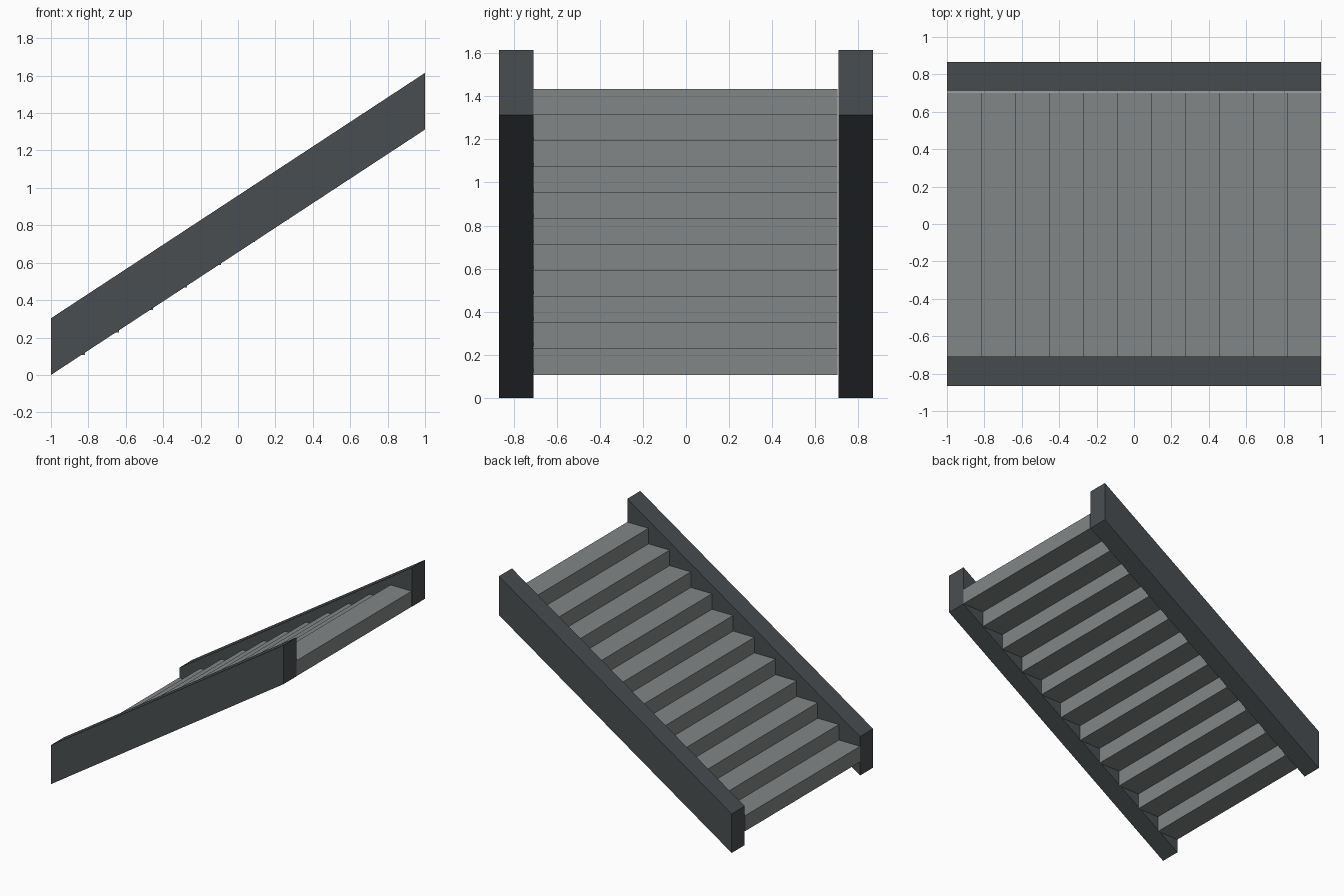
import bpy

if "Cube" in bpy.data.objects:
    bpy.data.objects.remove(bpy.data.objects["Cube"])

STEPS = 11
RUN = 2.0 / STEPS
Z0, Z1 = 0.106, 1.434
RISE = (Z1 - Z0) / STEPS


def material(name, color):
    m = bpy.data.materials.new(name)
    m.diffuse_color = (*color, 1.0)
    m.use_nodes = True
    m.node_tree.nodes["Principled BSDF"].inputs["Base Color"].default_value = m.diffuse_color
    return m


def prism(name, profile, y0, y1, mat):
    """Extrude an (x, z) profile, counter-clockwise from the front, along y."""
    n = len(profile)
    verts = [(x, y0, z) for x, z in profile] + [(x, y1, z) for x, z in profile]
    faces = [tuple(range(n)), tuple(reversed(range(n, 2 * n)))]
    faces += [(i, i + n, (i + 1) % n + n, (i + 1) % n) for i in range(n)]
    mesh = bpy.data.meshes.new(name)
    mesh.from_pydata(verts, [], faces)
    mesh.materials.append(mat)
    obj = bpy.data.objects.new(name, mesh)
    bpy.context.collection.objects.link(obj)
    return obj


dark = material("dark slate", (0.066, 0.076, 0.082))
grey = material("mid grey", (0.225, 0.24, 0.237))

# Sloping side beams with vertical ends
beam = [(-1, 0), (1, 1.312), (1, 1.615), (-1, 0.303)]
prism("front_stringer", beam, -0.867, -0.708, dark)
prism("back_stringer", beam, 0.708, 0.867, dark)

# Block steps, stacked corner to corner
for i in range(STEPS):
    x, z = -1 + i * RUN, Z0 + i * RISE
    block = [(x, z), (x + RUN, z), (x + RUN, z + RISE), (x, z + RISE)]
    prism(f"step_{i + 1}", block, -0.709, 0.703, grey)
